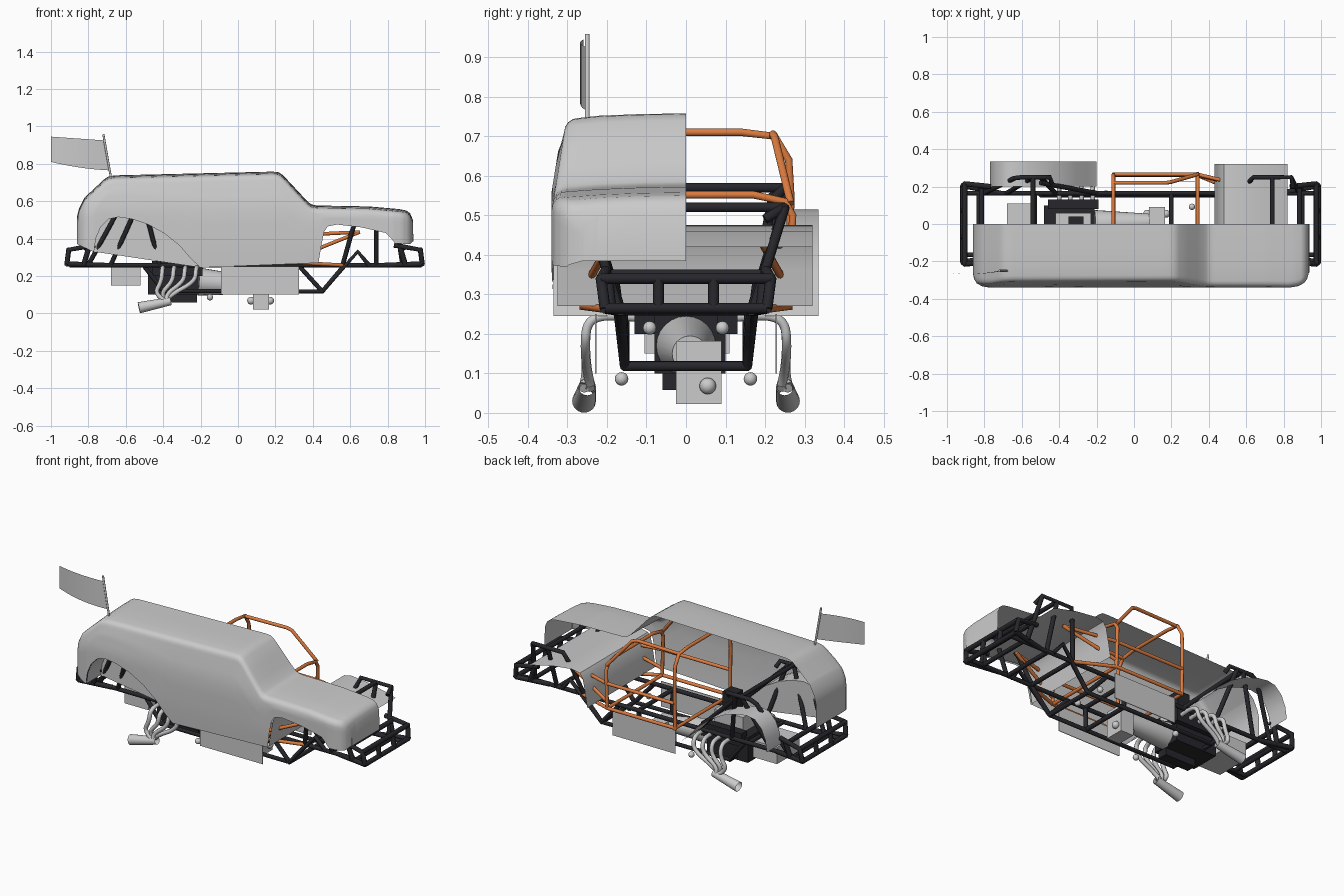
import bpy, bmesh, math
from mathutils import Vector

if "Cube" in bpy.data.objects:
    bpy.data.objects.remove(bpy.data.objects["Cube"])


def material(name, rgb):
    m = bpy.data.materials.new(name)
    m.diffuse_color = (*rgb, 1)
    m.use_nodes = True
    m.node_tree.nodes["Principled BSDF"].inputs["Base Color"].default_value = m.diffuse_color
    return m


BLACK = material("black_steel", (0.02, 0.02, 0.025))
ORANGE = material("orange_tube", (0.72, 0.2, 0.05))


def finish(name, bm, mat=None, smooth=False):
    me = bpy.data.meshes.new(name)
    bm.to_mesh(me)
    bm.free()
    ob = bpy.data.objects.new(name, me)
    bpy.context.collection.objects.link(ob)
    if mat:
        me.materials.append(mat)
    if smooth:
        bpy.ops.object.select_all(action='DESELECT')
        ob.select_set(True)
        bpy.context.view_layer.objects.active = ob
        bpy.ops.object.shade_smooth_by_angle(angle=math.radians(35))
    return ob


def tubes(name, paths, r, mat=None, curved=False):
    cu = bpy.data.curves.new(name, 'CURVE')
    cu.dimensions = '3D'
    cu.bevel_depth, cu.bevel_resolution = r, 3
    cu.use_fill_caps = True
    for p in paths:
        s = cu.splines.new('NURBS' if curved else 'POLY')
        s.points.add(len(p) - 1)
        for pt, co in zip(s.points, p):
            pt.co = (*co, 1)
        if curved:
            s.use_endpoint_u, s.order_u, s.resolution_u = True, 3, 5
    if mat:
        cu.materials.append(mat)
    ob = bpy.data.objects.new(name, cu)
    bpy.context.collection.objects.link(ob)
    return ob


def both(paths):
    return paths + [[(x, -y, z) for x, y, z in p] for p in paths]


def box(name, lo, hi, mat=None):
    bm = bmesh.new()
    bmesh.ops.create_cube(bm, size=1)
    for v in bm.verts:
        v.co = [l + (h - l) * (c + 0.5) for l, h, c in zip(lo, hi, v.co)]
    return finish(name, bm, mat)


def ball(name, co, r):
    bm = bmesh.new()
    bmesh.ops.create_uvsphere(bm, u_segments=16, v_segments=10, radius=r)
    bmesh.ops.translate(bm, vec=co, verts=bm.verts)
    finish(name, bm, smooth=True)


def cone(name, a, b, r1, r2, caps=True, mat=None):
    a, b = Vector(a), Vector(b)
    bm = bmesh.new()
    bmesh.ops.create_cone(bm, segments=24, cap_ends=caps, radius1=r1, radius2=r2, depth=(b - a).length)
    bm.transform((b - a).to_track_quat('Z', 'Y').to_matrix().to_4x4())
    bmesh.ops.translate(bm, vec=(a + b) / 2, verts=bm.verts)
    finish(name, bm, mat, True)


def sheet(name, rows):
    bm = bmesh.new()
    g = [[bm.verts.new(p) for p in row] for row in rows]
    for a, b in zip(g, g[1:]):
        for i in range(len(a) - 1):
            bm.faces.new((a[i], a[i + 1], b[i + 1], b[i]))
    return finish(name, bm, smooth=True)


def lerp(table, x):
    for (x0, z0), (x1, z1) in zip(table, table[1:]):
        if x <= x1:
            return z0 + (z1 - z0) * (x - x0) / (x1 - x0)
    return table[-1][1]


# Half body shell: top line, bottom line with wheel openings, plan width
REAR_ARCH = [(-.77, .33), (-.76, .4), (-.735, .46), (-.69, .505), (-.64, .515), (-.57, .505), (-.48, .475),
             (-.39, .425), (-.31, .36), (-.25, .29), (-.2, .245)]
FRONT_ARCH = [(.43, .27), (.445, .36), (.46, .435), (.48, .465), (.53, .475), (.66, .46), (.79, .43), (.82, .4)]
TOP = [(-.86, .52), (-.85, .56), (-.82, .62), (-.71, .722), (-.69, .733), (-.66, .738), (.18, .758), (.215, .756),
       (.24, .74), (.375, .595), (.395, .582), (.42, .577), (.7, .572), (.86, .558), (.9, .55), (.92, .535), (.935, .50)]
BOTTOM = [(-.86, .37), (-.775, .33)] + REAR_ARCH + FRONT_ARCH + [(.84, .375), (.92, .37), (.935, .385)]
WIDTH = [(-.86, .27), (-.855, .295), (-.84, .318), (-.81, .334), (-.77, .34), (.83, .34), (.88, .332),
         (.91, .315), (.925, .295), (.935, .26)]
xs = sorted({round(p[0], 3) for t in (TOP, BOTTOM, WIDTH) for p in t} | {round(-.86 + i * .05, 3) for i in range(36)})
rows = []
for x in xs:
    zt, zb, w = lerp(TOP, x), lerp(BOTTOM, x), lerp(WIDTH, x)
    side = lambda z: w - max(0, z - .56) * .16
    r, ze = .035, zt - .012
    sec = [(0, zt), (.12, zt - .002), (.22, zt - .006)]
    for k in range(5):
        a = math.radians(90 - k * 22.5)
        sec.append((side(zt) - r + r * math.cos(a), ze - r + r * math.sin(a)))
    z0 = ze - r
    for k in range(1, 7):
        z = z0 + (zb - z0) * k / 6
        sec.append((side(z) - max(0, .36 - z) * .06, z))
    rows.append([(x, -y, z) for y, z in sec])
# flat ends of the shell drop to the lower edge along the centre line
nose = [(p[0] + .003, p[1], min(p[2], rows[-1][-1][2])) for p in rows[-1]]
tail = [(p[0], p[1], min(p[2], rows[0][-1][2])) for p in rows[0]]
sheet("half_body_shell", [tail] + rows + [nose])

# Wheel tubs
for s, n in ((1, "left"), (-1, "right")):
    sheet(n + "_rear_wheel_tub", [[(x, s * .2, z), (x, s * .335, z)] for x, z in REAR_ARCH])
sheet("front_wheel_tub", [[(x, -.325, z), (x, .32, z)] for x, z in FRONT_ARCH[:-1] + [(.82, .42)]])
bm = bmesh.new()
bm.faces.new([bm.verts.new((x, -.2, z)) for x, z in REAR_ARCH])
finish("right_rear_tub_wall", bm)

# Black chassis
R = .0125
tubes("main_rails", both([
    [(-.9, .165, .258), (.98, .165, .258)],
    [(-.5, .155, .25), (-.4, .155, .12), (.45, .155, .118), (.57, .165, .258)],
    [(.45, .155, .118), (.64, .18, .33), (.7, .17, .258)],
    [(.2, .155, .12), (.2, .16, .25)],
    [(.33, .16, .25), (.45, .155, .118)],
]) + [[(x, -.16, z), (x, .16, z)] for x, z in
      ((.45, .118), (-.4, .12), (.57, .258), (.2, .12), (.2, .258), (.73, .258), (-.53, .258), (-.83, .258), (.9, .258))], R, BLACK)
for s, n, e in ((-1, "rear", .915), (1, "front", .985)):
    cross = [[(s * e, -.205, .265), (s * e, .205, .265)], [(s * (e - .01), -.215, .34), (s * (e - .01), .215, .34)],
             [(s * (e - .1), -.19, .35), (s * (e - .1), .19, .35)]]
    cross += both([[(s * e, .07, .265), (s * (e - .01), .07, .34)],
                   [(s * e, .205, .265), (s * (e - .01), .215, .34), (s * (e - .15), .2, .365)],
                   [(s * e, .205, .265), (s * (e - .2), .165, .258)],
                   [(s * (e - .09), .19, .26), (s * (e - .06 - .06), .2, .36)]])
    tubes(n + "_bumper", cross, .014, BLACK)
tubes("front_shock_hoop", both([
    [(.56, .165, .26), (.61, .22, .44), (.64, .25, .52), (.84, .25, .52), (.85, .2, .49)],
    [(.74, .165, .26), (.74, .25, .52)], [(.88, .17, .26), (.84, .25, .52)],
]) + [[(.74, -.25, .52), (.74, .25, .52)]], R, BLACK)
tubes("rear_shock_hoop", both([
    [(-.8, .165, .26), (-.64, .245, .55), (-.6, .25, .57), (-.45, .25, .57), (-.44, .22, .54)],
    [(-.68, .165, .26), (-.54, .25, .57)], [(-.42, .165, .26), (-.5, .25, .57)],
    [(-.5, .22, .55), (-.2, .165, .26)],
]) + [[(-.54, -.25, .57), (-.54, .25, .57)]], R, BLACK)

# Orange roll cage
tubes("main_roll_hoop", [[(-.11, s * y, z) for s, y, z in (
    (-1, .26, .26), (-1, .265, .55), (-1, .26, .64), (-1, .225, .7), (-1, .14, .71), (1, .14, .71),
    (1, .225, .7), (1, .26, .64), (1, .265, .55), (1, .26, .26))], [(-.11, -.26, .27), (-.11, .26, .27)]], .01, ORANGE)
tubes("dash_hoop", [[(.34, s * y, z) for s, y, z in (
    (-1, .26, .27), (-1, .27, .5), (-1, .25, .535), (-1, .17, .552), (1, .17, .552), (1, .25, .535),
    (1, .27, .5), (1, .26, .27))], [(.34, -.26, .27), (.34, .26, .27)]], .01, ORANGE)
tubes("cage_side_bars", both([
    [(-.11, .22, .7), (.17, .22, .705), (.2, .225, .695), (.34, .265, .53)],
    [(-.11, .26, .27), (.34, .26, .27), (.56, .17, .258)],
    [(-.11, .265, .42), (.34, .265, .42), (.65, .19, .435)],
    [(.34, .26, .31), (.65, .19, .435)],
]), .01, ORANGE)

# Drivetrain
box("engine_block", (-.48, -.08, .1), (-.21, .1, .25), BLACK)
box("oil_pan", (-.42, -.06, .058), (-.22, .0, .11), BLACK)
box("intake_manifold", (-.42, -.06, .25), (-.23, .06, .34))
box("carburettor", (-.35, -.04, .34), (-.27, .04, .45), BLACK)
for s, n in ((1, "left"), (-1, "right")):
    box(n + "_cylinder_head", (-.46, s * .105 - .025, .2), (-.19, s * .105 + .025, .28), BLACK)
cone("transmission", (-.21, 0, .17), (.08, .01, .15), .075, .045)
box("transfer_case", (.08, -.025, .022), (.165, .09, .182))
box("fuel_cell", (-.68, -.105, .15), (-.52, .11, .25))
for x in (.07, .172):
    ball("drive_joint", (x, .055, .068), .021)
for s in (1, -1):
    ball("lower_link_joint", (-.15, s * .163, .086), .017)
    ball("upper_link_joint", (.31, s * .092, .215), .017)
    box("side_skid_plate", (-.09, s * .228 - .002, .1), (.325, s * .228 + .002, .25))

# Exhaust headers with collectors
heads = [[(x, .11, .24), (x, .19, .25), (x - .005, .25, .235), (x - .01, .256, .17), (x - .05 - .03 * i, .25, .1),
          (-.38, .25 + .008 * (-1) ** i, .062 + .01 * (i // 2))] for i, x in enumerate((-.4, -.34, -.28, -.22))]
tubes("exhaust_headers", both(heads), .012, curved=True)
for s, n in ((1, "left"), (-1, "right")):
    cone(n + "_collector", (-.36, s * .25, .066), (-.53, s * .258, .03), .022, .03, caps=False)

# Pole and flag
tubes("flag_pole", [[(-.68, -.25, .73), (-.72, -.25, .958)]], .006)
sheet("flag", [[(-.715 - .285 * t, -.25 - .018 * math.sin(2.6 * t), .925 + .02 * t),
                (-.692 - .308 * t, -.25 - .018 * math.sin(2.6 * t), .765 + .045 * t + .03 * t * (t - 1))]
               for t in [i / 10 for i in range(11)]])
